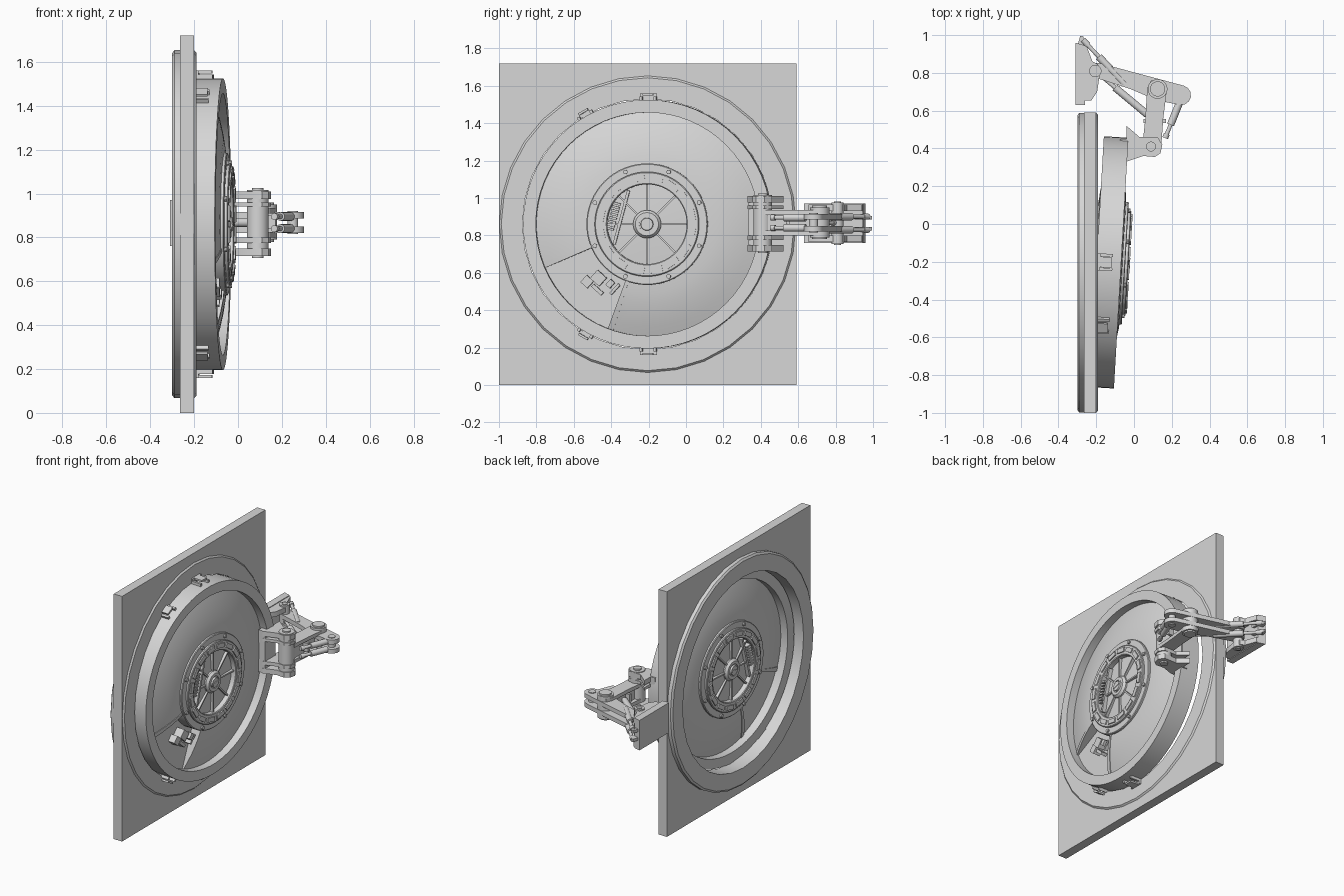
import bpy, bmesh, math
from mathutils import Matrix, Vector

if "Cube" in bpy.data.objects:
    bpy.data.objects.remove(bpy.data.objects["Cube"])

grey = bpy.data.materials.new("steel_grey")
grey.diffuse_color = (0.68, 0.68, 0.68, 1)
grey.use_nodes = True
grey.node_tree.nodes["Principled BSDF"].inputs["Base Color"].default_value = grey.diffuse_color
DOOR = Matrix.Translation((-0.068, -0.207, 0.86)) @ Matrix.Rotation(math.radians(-3.3), 4, 'Z')
BACK = DOOR @ Matrix.Translation((-0.13, 0, 0)) @ Matrix.Diagonal((-1, 1, 1, 1))
FRAME = Matrix.Translation((0, -0.205, 0.86))
WORLD = Matrix.Identity(4)


def finish(name, bm, mat=WORLD, smooth=True):
    bm.transform(mat)
    bmesh.ops.recalc_face_normals(bm, faces=bm.faces)
    me = bpy.data.meshes.new(name)
    bm.to_mesh(me)
    bm.free()
    me.materials.append(grey)
    ob = bpy.data.objects.new(name, me)
    bpy.context.collection.objects.link(ob)
    if smooth:
        bpy.ops.object.select_all(action='DESELECT')
        ob.select_set(True)
        bpy.context.view_layer.objects.active = ob
        bpy.ops.object.shade_smooth_by_angle(angle=math.radians(30))
    return ob


def revolve(name, prof, mat, n=64, a0=0, a1=360):
    """Turn a closed (x, radius) profile about the x axis."""
    bm = bmesh.new()
    full = a1 - a0 >= 360
    rows = []
    for i in range(n if full else n + 1):
        a = math.radians(a0 + (a1 - a0) * i / n)
        rows.append([bm.verts.new((x, r * math.cos(a), r * math.sin(a))) for x, r in prof])
    for i in range(n):
        p, q = rows[i], rows[(i + 1) % len(rows)]
        for j in range(len(prof)):
            k = (j + 1) % len(prof)
            bm.faces.new((p[j], p[k], q[k], q[j]))
    if not full:
        bm.faces.new(rows[0])
        bm.faces.new(rows[-1])
    bmesh.ops.remove_doubles(bm, verts=bm.verts, dist=1e-5)
    return finish(name, bm, mat)


def prism(name, pts, *spans):
    """Extrude an (x, y) outline over each z span."""
    bm = bmesh.new()
    for z0, z1 in spans:
        lo = [bm.verts.new((x, y, z0)) for x, y in pts]
        hi = [bm.verts.new((x, y, z1)) for x, y in pts]
        bm.faces.new(lo)
        bm.faces.new(hi)
        for i in range(len(pts)):
            j = (i + 1) % len(pts)
            bm.faces.new((lo[i], lo[j], hi[j], hi[i]))
    return finish(name, bm)


def boxes(name, items, mat=WORLD):
    """Boxes given as (x0, x1, y0, y1, z0, z1, turn about x in degrees)."""
    bm = bmesh.new()
    for x0, x1, y0, y1, z0, z1, a in items:
        m = Matrix.Rotation(math.radians(a), 4, 'X') @ Matrix.Translation(
            ((x0 + x1) / 2, (y0 + y1) / 2, (z0 + z1) / 2)) @ Matrix.Diagonal((x1 - x0, y1 - y0, z1 - z0, 1))
        bmesh.ops.create_cube(bm, size=1, matrix=m)
    return finish(name, bm, mat, False)


def rods(name, items, n=20, mat=WORLD):
    """Cylinders given as (start, end, radius)."""
    bm = bmesh.new()
    for p, q, r in items:
        p, q = Vector(p), Vector(q)
        m = Matrix.Translation((p + q) / 2) @ (q - p).to_track_quat('Z', 'Y').to_matrix().to_4x4()
        bmesh.ops.create_cone(bm, cap_ends=True, segments=n, radius1=r, radius2=r, depth=(q - p).length, matrix=m)
    return finish(name, bm, mat)


def pin(x, y, z0, z1, r):
    return ((x, y, z0), (x, y, z1), r)


def arc(cx, cy, r, a0, a1, n=6):
    return [(cx + r * math.cos(math.radians(a0 + (a1 - a0) * i / n)),
             cy + r * math.sin(math.radians(a0 + (a1 - a0) * i / n))) for i in range(n + 1)]


# wall panel with round opening
wall = boxes("wall_panel", [(-0.265, -0.2, -1, 0.59, 0, 1.72, 0)])
cutter = rods("opening_cutter", [((-0.5, -0.205, 0.86), (0.1, -0.205, 0.86), 0.71)], 64)
cutter.hide_render = True
cutter.hide_viewport = True
mod = wall.modifiers.new("opening", 'BOOLEAN')
mod.object = cutter
mod.solver = 'EXACT'

# door frame
revolve("frame_ring", [(-0.30, 0.67), (-0.30, 0.78), (-0.29, 0.793), (-0.20, 0.793), (-0.19, 0.783),
                       (-0.19, 0.67)], FRAME, 32)

# door rim
revolve("door_rim", [(-0.13, 0.597), (-0.13, 0.665), (0, 0.665), (0, 0.597)], DOOR)


# domed door skins and hub, the same on the front and the back
skin = [(0.008 - 0.066 * t ** 1.7, 0.31 + 0.295 * t) for t in (0, 0.2, 0.4, 0.6, 0.8, 1)]
bolt_angles = [math.pi / 8 + i * math.pi / 4 for i in range(8)]
for side, M in (("front", DOOR), ("back", BACK)):
    revolve(side + "_dome", skin + [(-0.065, 0.605), (-0.065, 0.31)], M, 56, 249, 563)
    revolve(side + "_hub_flange", [(-0.065, 0.215), (-0.065, 0.325), (0.018, 0.325), (0.022, 0.32), (0.022, 0.215)], M)
    revolve(side + "_hub_ring", [(-0.06, 0.213), (-0.06, 0.275), (0.034, 0.28), (0.038, 0.275), (0.038, 0.218),
                                 (0.034, 0.213)], M)
    revolve(side + "_hub_window", [(0.0, 0.22), (0.01, 0.08), (0.01, 0.0), (-0.03, 0.0), (-0.03, 0.22)], M)
    revolve(side + "_hub_boss", [(-0.02, 0.0), (-0.02, 0.075), (0.02, 0.075), (0.036, 0.062), (0.036, 0.042),
                                 (0.03, 0.042), (0.03, 0.034), (0.042, 0.032), (0.042, 0.0)], M, 32)
    boxes(side + "_boss_slot_bar", [(0.042, 0.047, -0.03, 0.03, -0.006, 0.006, 12)], M)
    boxes(side + "_hub_spokes", [(-0.02, 0.022, 0.06, 0.22, -0.005, 0.005, 45 * i) for i in range(8)], M)
    boxes(side + "_ring_studs", [(0.03, 0.046, 0.232, 0.262, -0.036, 0.036, 22.5 * i + 11) for i in range(16)], M)
    rods(side + "_hub_bolts", [((0.0, 0.302 * math.cos(a), 0.302 * math.sin(a)),
                                (0.034, 0.302 * math.cos(a), 0.302 * math.sin(a)), 0.012) for a in bolt_angles], 10, M)
    boxes(side + "_hub_grille", [(0.0, 0.03, 0.135, 0.15, -0.15, 0.15, 165)] +
          [(0.0, 0.03, 0.165, 0.205, -0.07 + i * 0.02, -0.058 + i * 0.02, 165) for i in range(8)], M)
    for nm, a in (("_upper_rib", 200), ("_lower_rib", 249)):
        revolve(side + nm, [(x + 0.004, r) for x, r in skin] + [(-0.065, 0.605), (-0.065, 0.31)], M, 2, a, a + 3)

# sunken sector with the lock mechanism
revolve("sunken_panel", [(-0.06, 0.31), (-0.06, 0.605), (-0.07, 0.605), (-0.07, 0.31)], DOOR, 8, 203, 249)
boxes("lock_mechanism", [(-0.06, 0.0, 0.36, 0.42, -0.035, 0.03, 228), (-0.06, -0.01, 0.42, 0.47, -0.06, -0.01, 228),
                         (-0.06, 0.005, 0.35, 0.39, 0.05, 0.08, 228), (-0.06, -0.015, 0.43, 0.45, 0.0, 0.07, 228),
                         (-0.06, -0.005, 0.34, 0.41, 0.095, 0.11, 228)], DOOR)

# latch clips round the rim: plate with two hooked prongs
clips = []
for a in (90, 120, 240, 270):
    clips += [(-0.13, -0.11, 0.655, 0.70, -0.045, 0.045, a), (-0.12, -0.05, 0.688, 0.70, -0.028, 0.028, a)]
    for s in (-1, 1):
        z0, z1 = sorted((s * 0.03, s * 0.045))
        clips += [(-0.12, -0.045, 0.66, 0.682, z0, z1, a)]
boxes("latch_clips", clips, DOOR)

# hinge mount beside the wall
prism("hinge_mount", [(-0.31, 0.63), (-0.26, 0.63), (-0.26, 0.945), (-0.31, 0.96)], (0.76, 0.97))
prism("mount_lugs", [(-0.27, 0.655), (-0.225, 0.655), (-0.195, 0.70), (-0.18, 0.80), (-0.19, 0.845), (-0.22, 0.86),
                     (-0.25, 0.94), (-0.27, 0.945)], (0.765, 0.80), (0.93, 0.965))
prism("mount_horn", [(-0.30, 0.94), (-0.24, 0.90), (-0.255, 0.96), (-0.27, 0.995), (-0.285, 0.995)],
      (0.825, 0.845), (0.885, 0.905))
rods("mount_pin", [pin(-0.205, 0.81, 0.755, 0.975, 0.033), pin(-0.205, 0.81, 0.75, 0.98, 0.018)])

# outer swing arm, two plates
prism("outer_arm", arc(-0.20, 0.815, 0.04, 255, 75) + arc(0.25, 0.682, 0.052, 75, -100) +
      [(0.12, 0.655), (-0.02, 0.715)], (0.82, 0.85), (0.885, 0.915))
rods("outer_arm_end_pin", [pin(0.25, 0.682, 0.815, 0.92, 0.024)])
rods("elbow_pin", [pin(0.125, 0.715, 0.79, 0.95, 0.052), pin(0.125, 0.715, 0.78, 0.96, 0.04)], 28)

# inner arm to the door hinge column
prism("inner_arm", [(0.07, 0.72), (0.09, 0.76), (0.15, 0.76), (0.175, 0.72), (0.155, 0.56), (0.145, 0.42), (0.045, 0.42),
                    (0.06, 0.56)], (0.80, 0.825), (0.91, 0.935))
boxes("arm_web", [(0.08, 0.13, 0.43, 0.66, 0.825, 0.91, 0), (0.05, 0.17, 0.535, 0.555, 0.84, 0.90, 0)])
rods("door_hinge_column", [pin(0.09, 0.41, 0.715, 1.015, 0.05), pin(0.09, 0.41, 0.705, 1.025, 0.026)], 28)

# bracket on the door
prism("door_bracket", [(-0.04, 0.52), (0.03, 0.46), (0.125, 0.46), (0.15, 0.42), (0.14, 0.375), (0.11, 0.355),
                       (0.05, 0.36), (-0.04, 0.33)], (0.715, 0.75), (0.775, 0.80), (0.94, 0.96), (0.975, 1.01))
boxes("bracket_base", [(-0.075, -0.025, 0.335, 0.45, 0.715, 1.01, 0)])

# hydraulic struts
for nm, p, q, zs in (("long_strut", (-0.205, 0.81), (0.07, 0.58), (0.867,)),
                     ("upper_strut", (-0.27, 0.975), (-0.05, 0.74), (0.83, 0.90)),
                     ("lower_strut", (0.165, 0.455), (0.24, 0.64), (0.84, 0.895))):
    items = []
    for z in zs:
        a, b = Vector((*p, z)), Vector((*q, z))
        items += [(a, b, 0.011), (a.lerp(b, 0.38), b, 0.02), (a, a.lerp(b, 0.12), 0.016)]
    rods(nm, items, 14)
